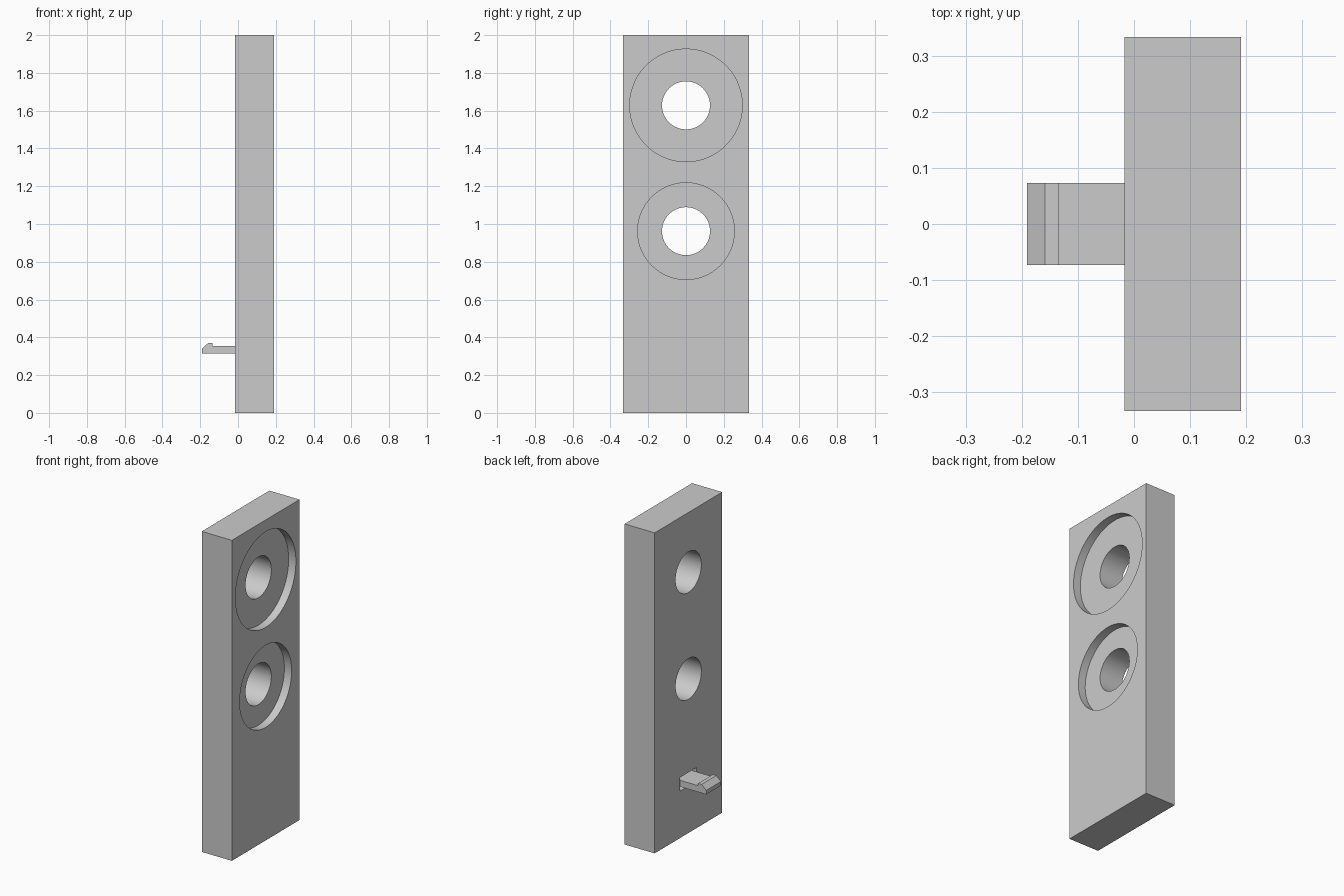
import bpy, bmesh, math

cube = bpy.data.objects.get("Cube")
if cube:
    bpy.data.objects.remove(cube, do_unlink=True)

grey = bpy.data.materials.new("plain_grey")
grey.use_nodes = True
COLOUR = (0.6, 0.6, 0.6, 1)
grey.diffuse_color = COLOUR
grey.node_tree.nodes["Principled BSDF"].inputs["Base Color"].default_value = COLOUR

FRONT_X, BACK_X = 0.191, -0.017


def add_object(name, bm):
    bm.normal_update()
    bmesh.ops.recalc_face_normals(bm, faces=bm.faces)
    mesh = bpy.data.meshes.new(name)
    bm.to_mesh(mesh)
    bm.free()
    mesh.materials.append(grey)
    obj = bpy.data.objects.new(name, mesh)
    bpy.context.collection.objects.link(obj)
    return obj


def box(name, x0, x1, half_y, z0, z1):
    bm = bmesh.new()
    bmesh.ops.create_cube(bm, size=1)
    for v in bm.verts:
        v.co = (x1 if v.co.x > 0 else x0,
                math.copysign(half_y, v.co.y),
                z1 if v.co.z > 0 else z0)
    return add_object(name, bm)


def cylinder_x(name, x0, x1, z, radius):
    bm = bmesh.new()
    bmesh.ops.create_cone(bm, cap_ends=True, segments=96, radius1=radius,
                          radius2=radius, depth=x1 - x0)
    for v in bm.verts:
        x, y, h = v.co
        v.co = ((x0 + x1) / 2 + h, y, z - x)
    return add_object(name, bm)


def cut(target, cutter):
    mod = target.modifiers.new("cut", 'BOOLEAN')
    mod.operation = 'DIFFERENCE'
    mod.solver = 'EXACT'
    mod.object = cutter
    bpy.context.view_layer.objects.active = target
    bpy.ops.object.modifier_apply(modifier=mod.name)
    bpy.data.objects.remove(cutter, do_unlink=True)


# Plate with two counterbored holes
plate = box("plate", BACK_X, FRONT_X, 0.333, 0, 2)
for z, recess_radius in ((1.628, 0.298), (0.962, 0.256)):
    cut(plate, cylinder_x("recess_cutter", FRONT_X - 0.05, 0.3, z, recess_radius))
    cut(plate, cylinder_x("hole_cutter", -0.2, 0.3, z, 0.127))

# Blind slot around the root of the clip
SLOT_END = 0.08
cut(plate, box("slot_cutter", -0.1, SLOT_END, 0.081, 0.293, 0.378))

# Snap clip with a barbed tip
profile = [(SLOT_END, 0.315), (-0.191, 0.315), (-0.191, 0.34), (-0.159, 0.369),
           (-0.135, 0.369), (-0.135, 0.355), (SLOT_END, 0.355)]
HALF_CLIP = 0.073
bm = bmesh.new()
face = bm.faces.new([bm.verts.new((x, -HALF_CLIP, z)) for x, z in profile])
side = bmesh.ops.extrude_face_region(bm, geom=[face])["geom"]
bmesh.ops.translate(bm, vec=(0, 2 * HALF_CLIP, 0),
                    verts=[g for g in side if isinstance(g, bmesh.types.BMVert)])
add_object("snap_clip", bm)

# Smooth hole walls, sharp edges elsewhere
bpy.ops.object.select_all(action='DESELECT')
plate.select_set(True)
bpy.context.view_layer.objects.active = plate
bpy.ops.object.shade_smooth_by_angle(angle=math.radians(30))
